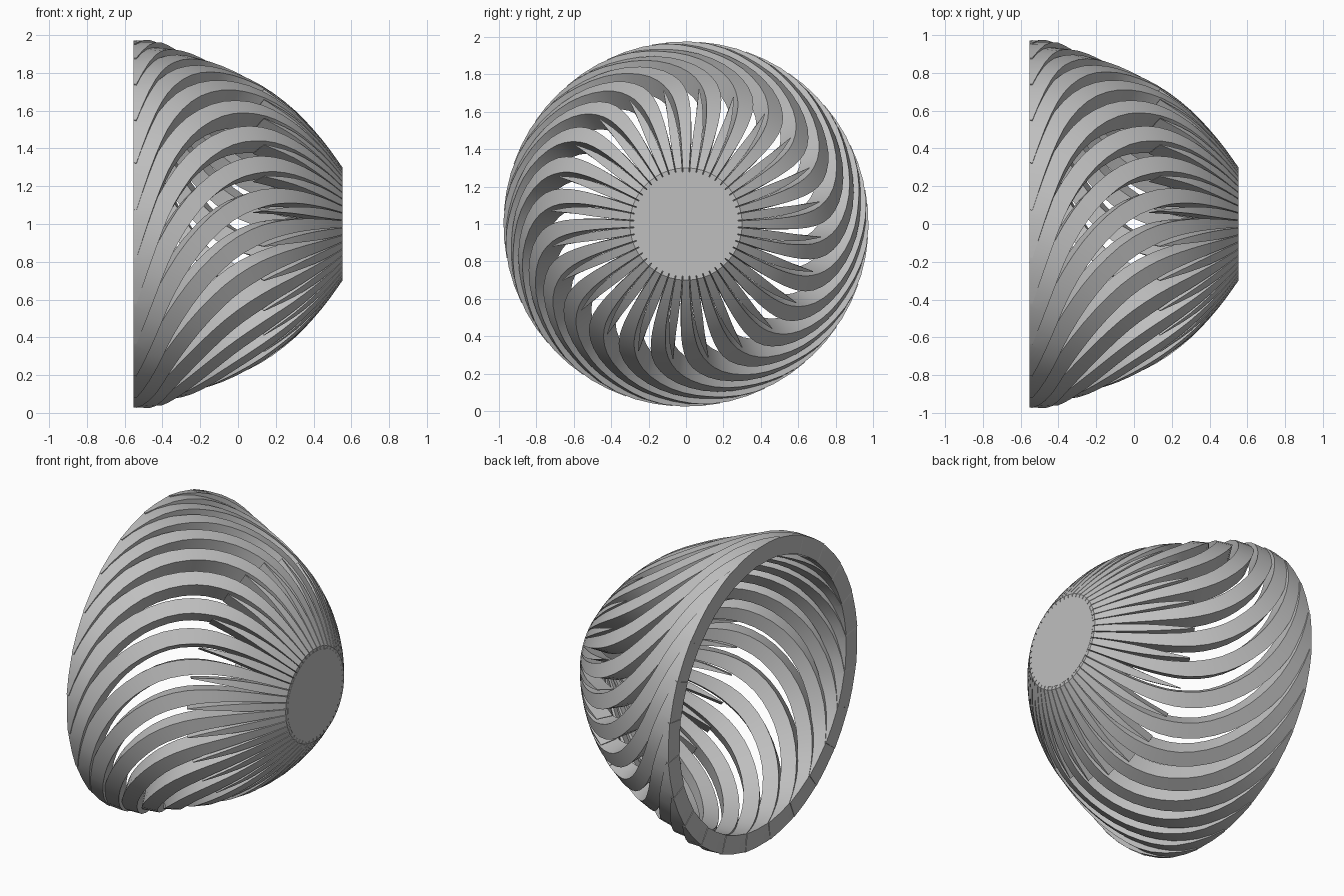
import bpy, bmesh, math
from mathutils import Vector, Matrix

if "Cube" in bpy.data.objects:
    bpy.data.objects.remove(bpy.data.objects["Cube"], do_unlink=True)

COUNT = 24
END = 0.553
CENTRE = Vector((0, 0, 1))

grey = bpy.data.materials.new("warm_grey")
grey.use_nodes = True
colour = (0.52, 0.52, 0.52, 1)
grey.diffuse_color = colour
grey.node_tree.nodes["Principled BSDF"].inputs["Base Color"].default_value = colour

# Rib path: position along the axis, radius, swirl in degrees
PATH = [(0.62, 0.15, 0), (0.53, 0.28, 0), (0.42, 0.43, 0), (0.28, 0.58, 1),
        (0.12, 0.70, 4), (-0.06, 0.79, 11), (-0.24, 0.86, 23),
        (-0.38, 0.905, 37), (-0.48, 0.94, 52), (-0.58, 0.94, 70)]
OUTER = 0.03    # how far the outer face stands off the path


def smooth_path(points, steps):
    """Catmull-Rom samples through the points."""
    pts = [Vector(p) for p in points]
    pts = [2 * pts[0] - pts[1]] + pts + [2 * pts[-1] - pts[-2]]
    out = []
    for a, b, c, d in zip(pts, pts[1:], pts[2:], pts[3:]):
        for i in range(steps):
            t = i / steps
            out.append(b + (c - a) * t / 2 + (a - 2.5 * b + 2 * c - d / 2) * t ** 2
                       + (1.5 * (b - c) + (d - a) / 2) * t ** 3)
    return out + [pts[-2]]


def polar(x, r, angle):
    return Vector((x, r * math.cos(angle), r * math.sin(angle)))


def sweep(bm, path, width, depth):
    """Sweep a box section without twist, then cut it flat at both end planes."""
    spots = [polar(x, r, math.radians(a)) for x, r, a in path]
    rings = []
    last = len(path) - 1
    start = path[1] - path[0]
    normal = polar(start[1], -start[0], math.radians(path[0][2]))
    for i, p in enumerate(spots):
        along = (spots[min(i + 1, last)] - spots[max(i - 1, 0)]).normalized()
        normal = (normal - along * normal.dot(along)).normalized()
        side = along.cross(normal)
        w = width(i / last) / 2
        rings.append([bm.verts.new(p + side * s + normal * n) for s, n in
                      ((-w, OUTER - depth), (w, OUTER - depth), (w, OUTER), (-w, OUTER))])
    for a, b in zip(rings, rings[1:]):
        for k in range(4):
            m = (k + 1) % 4
            bm.faces.new((a[k], a[m], b[m], b[k]))
    bm.faces.new(rings[0])
    bm.faces.new(rings[-1])
    for sign in (1, -1):
        geom = list(bm.verts) + list(bm.edges) + list(bm.faces)
        bmesh.ops.bisect_plane(bm, geom=geom, plane_co=(sign * END, 0, 0),
                               plane_no=(sign, 0, 0), clear_outer=True)
        bmesh.ops.holes_fill(bm, edges=[e for e in bm.edges if e.is_boundary])


def finish(bm, name, copies=1):
    """Repeat the part around the axis and make the object."""
    source = list(bm.verts) + list(bm.edges) + list(bm.faces)
    for i in range(1, copies):
        made = bmesh.ops.duplicate(bm, geom=source)["geom"]
        verts = [g for g in made if isinstance(g, bmesh.types.BMVert)]
        turn = Matrix.Rotation(math.tau * i / copies, 3, 'X')
        bmesh.ops.rotate(bm, verts=verts, cent=(0, 0, 0), matrix=turn)
    bmesh.ops.recalc_face_normals(bm, faces=bm.faces)
    mesh = bpy.data.meshes.new(name)
    bm.to_mesh(mesh)
    bm.free()
    mesh.materials.append(grey)
    obj = bpy.data.objects.new(name, mesh)
    obj.location = CENTRE
    bpy.context.collection.objects.link(obj)
    bpy.ops.object.select_all(action='DESELECT')
    obj.select_set(True)
    bpy.context.view_layer.objects.active = obj
    bpy.ops.object.shade_smooth_by_angle(angle=math.radians(25))


# Swirling ribs, broadening away from the cap
bm = bmesh.new()
sweep(bm, smooth_path(PATH, 3), lambda t: min(0.095, 0.015 + 0.17 * t), 0.115)
finish(bm, "swirling_ribs", COUNT)

# Short pointed blades between the ribs, fanning out from the cap
bm = bmesh.new()
blade = [(x, r, 7.5 + a / 2) for x, r, a in PATH[:5]]
sweep(bm, smooth_path(blade, 3), lambda t: 0.004 + 0.044 * math.sin(math.pi * t), 0.1)
finish(bm, "pointed_blades", COUNT)

# Flat round cap closing the narrow end
bm = bmesh.new()
bmesh.ops.create_cone(bm, cap_ends=True, segments=48, radius1=0.28, radius2=0.28, depth=0.03)
bmesh.ops.rotate(bm, verts=bm.verts, cent=(0, 0, 0), matrix=Matrix.Rotation(math.pi / 2, 3, 'Y'))
bmesh.ops.translate(bm, verts=bm.verts, vec=(END - 0.014, 0, 0))
finish(bm, "end_cap")
